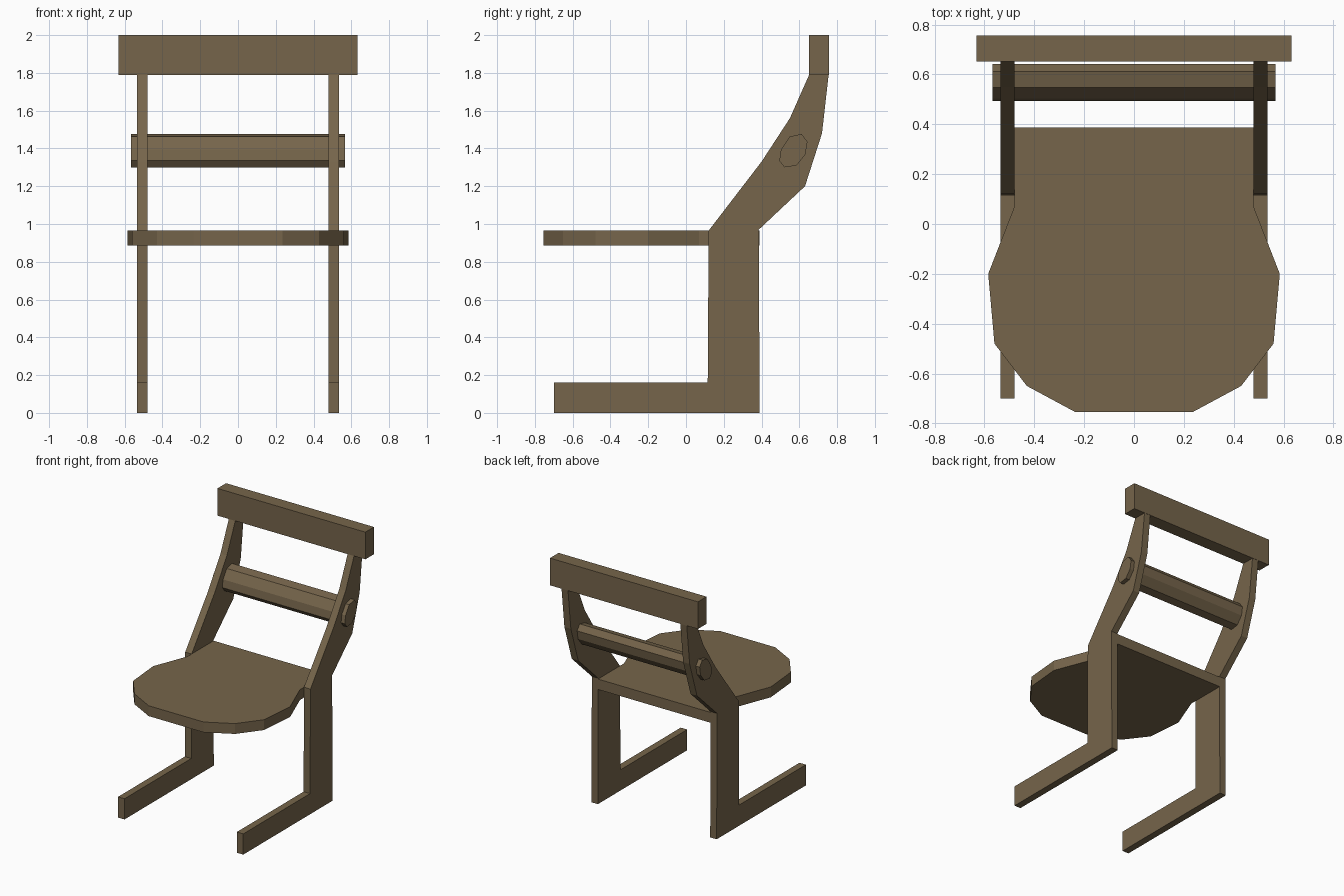
import bpy, bmesh
from mathutils import Vector

if "Cube" in bpy.data.objects:
    bpy.data.objects.remove(bpy.data.objects["Cube"])

wood = bpy.data.materials.new("brown_wood")
wood.diffuse_color = (0.18, 0.13, 0.07, 1)
wood.use_nodes = True
wood.node_tree.nodes["Principled BSDF"].inputs["Base Color"].default_value = wood.diffuse_color


def extrude(name, points, offset):
    """Extrude a closed planar outline by an offset into a solid."""
    bm = bmesh.new()
    face = bm.faces.new([bm.verts.new(p) for p in points])
    ext = bmesh.ops.extrude_face_region(bm, geom=[face], use_keep_orig=True)
    moved = [v for v in ext["geom"] if isinstance(v, bmesh.types.BMVert)]
    bmesh.ops.translate(bm, verts=moved, vec=Vector(offset))
    bmesh.ops.recalc_face_normals(bm, faces=bm.faces)
    mesh = bpy.data.meshes.new(name)
    bm.to_mesh(mesh)
    bm.free()
    mesh.materials.append(wood)
    obj = bpy.data.objects.new(name, mesh)
    bpy.context.collection.objects.link(obj)
    return obj


def extrude_x(name, profile, x0, x1):
    return extrude(name, [(x0, y, z) for y, z in profile], (x1 - x0, 0, 0))


# Side frames: foot, upright and bent back post in one profile
frame = [(-0.70, 0), (0.39, 0), (0.385, 0.97), (0.63, 1.20), (0.72, 1.48),
         (0.755, 1.79), (0.652, 1.79), (0.55, 1.56), (0.40, 1.33),
         (0.12, 0.965), (0.115, 0.16), (-0.70, 0.16)]
for side, sign in (("left", -1), ("right", 1)):
    extrude_x(side + "_side_frame", frame, sign * 0.48, sign * 0.535)

# Seat: rounded front, narrow back between the frames
half = [(0.48, 0.388), (0.48, 0.07), (0.585, -0.20), (0.56, -0.48),
        (0.43, -0.65), (0.235, -0.755)]
outline = half + [(-x, y) for x, y in reversed(half)]
extrude("seat", [(x, y, 0.885) for x, y in outline], (0, 0, 0.08))

# Eight-sided crossbar passing through both posts
bar = [(0.548, 1.462), (0.612, 1.477), (0.643, 1.435), (0.632, 1.368),
       (0.585, 1.31), (0.521, 1.30), (0.494, 1.335), (0.503, 1.395)]
extrude_x("back_crossbar", bar, -0.567, 0.567)

# Top rail
rail = [(0.652, 1.79), (0.757, 1.79), (0.757, 2.0), (0.652, 2.0)]
extrude_x("top_rail", rail, -0.632, 0.632)
